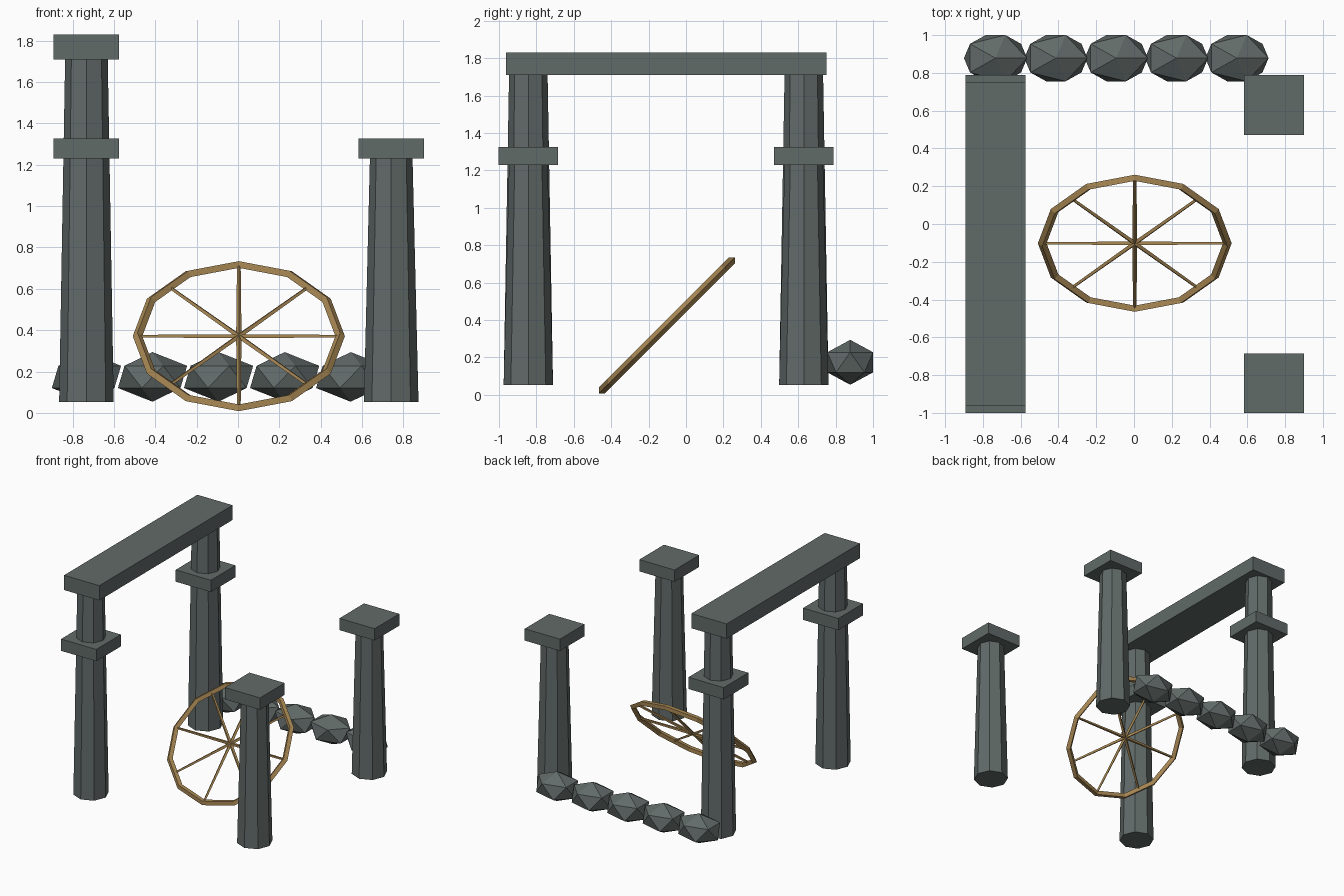
import bpy
from math import pi, cos, sin, radians
from mathutils import Matrix

if "Cube" in bpy.data.objects:
    bpy.data.objects.remove(bpy.data.objects["Cube"])


def material(name, color):
    m = bpy.data.materials.new(name)
    m.diffuse_color = color
    m.use_nodes = True
    m.node_tree.nodes["Principled BSDF"].inputs["Base Color"].default_value = m.diffuse_color
    return m


STONE = material("stone", (0.12, 0.145, 0.14, 1))
WOOD = material("wood", (0.40, 0.25, 0.09, 1))


def finish(name, mat):
    ob = bpy.context.object
    ob.name = name
    ob.data.materials.append(mat)
    return ob


def box(name, center, size, mat):
    bpy.ops.mesh.primitive_cube_add(size=1, location=center)
    bpy.context.object.scale = size
    return finish(name, mat)


def column(name, x, y, z0, z1, r0, r1):
    bpy.ops.mesh.primitive_cone_add(vertices=8, radius1=r0, radius2=r1, depth=z1 - z0,
                                    location=(x, y, (z0 + z1) / 2))
    return finish(name, STONE)


# Four tapered columns with square caps; the left pair rises to the beam
for side, x, top in (("left", -0.733, 1.715), ("right", 0.741, 1.235)):
    for end, y in (("front", -0.843), ("back", 0.63)):
        column(f"{end}_{side}_column", x, y, 0.053, top, 0.132, 0.103)
        box(f"{end}_{side}_cap", (x, y, 1.278), (0.317, 0.317, 0.096), STONE)

# Lintel beam across the left pair
box("lintel_beam", (-0.733, -0.106, 1.77), (0.317, 1.714, 0.12), STONE)

# Row of faceted boulders along the back
for i in range(5):
    bpy.ops.mesh.primitive_ico_sphere_add(subdivisions=1, radius=1,
                                          location=(-0.733 + 0.3195 * i, 0.878, 0.174))
    bpy.context.object.scale = (0.187, 0.144, 0.12)
    finish(f"boulder_{i + 1}", STONE)

# Leaning wheel: twelve-sided rim with a diamond section
TILT = Matrix.Translation((0.004, -0.102, 0.371)) @ Matrix.Rotation(radians(45), 4, 'X')
bpy.ops.mesh.primitive_torus_add(major_segments=12, minor_segments=4,
                                 major_radius=0.49, minor_radius=0.023)
finish("wheel_rim", WOOD).matrix_world = TILT

# Eight spokes tapering outwards from the hub
for i in range(8):
    a = i * pi / 4
    bpy.ops.mesh.primitive_cone_add(vertices=4, radius1=0.013, radius2=0.009, depth=0.48)
    spoke = finish(f"wheel_spoke_{i + 1}", WOOD)
    spoke.matrix_world = (TILT @ Matrix.Translation((0.24 * cos(a), 0.24 * sin(a), 0))
                          @ Matrix.Rotation(a, 4, 'Z') @ Matrix.Rotation(pi / 2, 4, 'Y'))
